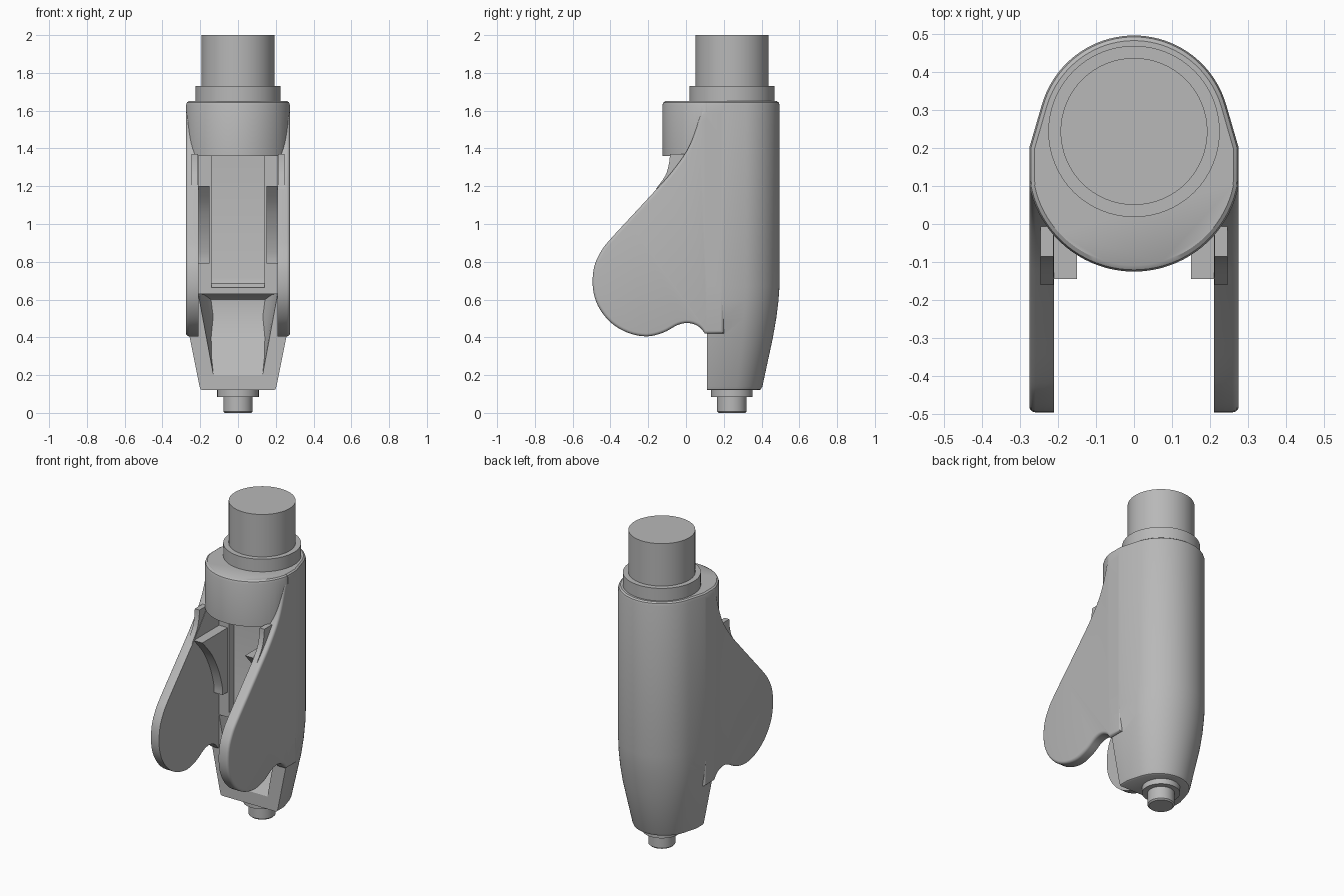
import bpy, bmesh
from math import sin, cos, radians, pi, hypot, atan2

cube = bpy.data.objects.get("Cube")
if cube:
    bpy.data.objects.remove(cube)

grey = bpy.data.materials.new("plain grey")
grey.use_nodes = True
grey.diffuse_color = (0.48, 0.48, 0.48, 1)
grey.node_tree.nodes["Principled BSDF"].inputs["Base Color"].default_value = (0.48, 0.48, 0.48, 1)
AXIS_Y = 0.243
FRONT_Y = 0.11


def finish(name, bm):
    bmesh.ops.recalc_face_normals(bm, faces=bm.faces)
    me = bpy.data.meshes.new(name)
    bm.to_mesh(me)
    bm.free()
    me.materials.append(grey)
    ob = bpy.data.objects.new(name, me)
    bpy.context.collection.objects.link(ob)
    return ob


def loft(name, rings):
    """Closed solid through rings of equal point count."""
    bm = bmesh.new()
    loops = [[bm.verts.new(p) for p in ring] for ring in rings]
    n = len(loops[0])
    for a, b in zip(loops, loops[1:]):
        for i in range(n):
            j = (i + 1) % n
            bm.faces.new((a[i], a[j], b[j], b[i]))
    bm.faces.new(loops[0])
    bm.faces.new(loops[-1])
    return finish(name, bm)


def side_prism(name, profile, x0, x1, bevel=0):
    """Extrude a (y, z) profile from x0 to x1, optionally rounding the x1 rim."""
    bm = bmesh.new()
    a = [bm.verts.new((x0, y, z)) for y, z in profile]
    b = [bm.verts.new((x1, y, z)) for y, z in profile]
    n = len(a)
    for i in range(n):
        j = (i + 1) % n
        bm.faces.new((a[i], a[j], b[j], b[i]))
    bm.faces.new(a)
    cap = bm.faces.new(b)
    bmesh.ops.recalc_face_normals(bm, faces=bm.faces)
    if bevel:
        bmesh.ops.bevel(bm, geom=list(cap.edges), offset=bevel, segments=4,
                        profile=0.5, affect='EDGES', clamp_overlap=True)
    return finish(name, bm)


def lathe(name, profile, steps=64):
    return loft(name, [[(r * cos(2 * pi * i / steps), AXIS_Y + r * sin(2 * pi * i / steps), z)
                        for i in range(steps)] for r, z in profile])


def combine(target, other, op):
    mod = target.modifiers.new("join", 'BOOLEAN')
    mod.operation, mod.object, mod.solver = op, other, 'EXACT'
    bpy.context.view_layer.objects.active = target
    bpy.ops.object.modifier_apply(modifier=mod.name)
    bpy.data.objects.remove(other)


def smooth_curve(pts, sub=4):
    """Open Catmull-Rom curve through the points."""
    out = []
    for i in range(len(pts) - 1):
        p = [pts[max(i - 1, 0)], pts[i], pts[i + 1], pts[min(i + 2, len(pts) - 1)]]
        for s in range(sub):
            t = s / sub
            out.append(tuple(0.5 * (2 * b + (c - a) * t + (2 * a - 5 * b + 4 * c - d) * t * t
                             + (3 * b - a - 3 * c + d) * t ** 3) for a, b, c, d in zip(*p)))
    return out + [pts[-1]]


def scaled(plan, z, sx, sy):
    return [(x * sx, FRONT_Y + (y - FRONT_Y) * sy, z) for x, y in plan]


# main body: rounded back, tapering towards the tip
arc = [radians(16 + 148 * i / 40) for i in range(41)]
plan = [(0.275, FRONT_Y), (0.275, 0.2)]
plan += [(0.252 * cos(a), AXIS_Y + 0.252 * sin(a)) for a in arc]
plan += [(-0.275, 0.2), (-0.275, FRONT_Y)]
levels = [(0.12, 0.69, 0.72), (0.125, 0.72, 0.745), (0.14, 0.74, 0.765), (0.4, 0.93, 0.91),
          (0.5, 0.975, 0.955), (0.59, 0.995, 0.985), (0.67, 1, 1), (1.63, 1, 1),
          (1.643, 0.985, 0.99), (1.65, 0.95, 0.965)]
body = loft("body", [scaled(plan, *lv) for lv in levels])

# round front of the head
start = atan2(0.1 - 0.155, 0.275)
head_plan = [(0.2, 0.2), (0.273, FRONT_Y)]
for i in range(41):
    a = start - (pi + 2 * start) * i / 40
    head_plan.append((0.28 * cos(a), 0.155 + 0.28 * sin(a)))
head_plan += [(-0.273, FRONT_Y), (-0.2, 0.2)]
head_levels = [(1.36, 1, 1), (1.63, 1, 1), (1.643, 0.985, 0.98), (1.65, 0.95, 0.93)]
combine(body, loft("head", [scaled(head_plan, *lv) for lv in head_levels]), 'UNION')

# cheek plates on both sides
cheek = smooth_curve([(0.08, 1.6), (0.045, 1.48), (0, 1.38), (-0.08, 1.27), (-0.16, 1.18),
                      (-0.28, 1.05), (-0.4, 0.92), (-0.45, 0.855), (-0.487, 0.77),
                      (-0.493, 0.66), (-0.465, 0.565), (-0.4, 0.48), (-0.31, 0.425),
                      (-0.21, 0.405), (-0.12, 0.425), (-0.04, 0.467), (0.02, 0.475),
                      (0.07, 0.455), (0.1, 0.42)])
cheek += [(0.2, 0.42), (0.2, 1.6)]
for s in (1, -1):
    combine(body, side_prism("cheek", cheek, 0.21 * s, 0.275 * s, 0.025), 'UNION')

# webs filling the corner between head and cheeks
web = smooth_curve([(-0.085, 1.37), (-0.09, 1.32), (-0.11, 1.255), (-0.16, 1.185)])
web += [(0.0, 1.2), (0.0, 1.37)]
for s in (1, -1):
    combine(body, side_prism("web", web, 0.212 * s, 0.245 * s), 'UNION')

# long channel in the front of the body
channel = [(0, 1.36), (0.16, 1.36), (0.16, 0.72), (0.15, 0.685), (0.125, 0.665), (0, 0.655)]
combine(body, side_prism("channel_cutter", channel, -0.14, 0.14), 'DIFFERENCE')


# tapered scoop below the channel
def scoop_half(z):
    return 0.13 + 0.08 * (z - 0.2) / 0.43


rings = []
for y, low, high, k in [(0.0, 0.2, 0.63, 1), (FRONT_Y, 0.2, 0.63, 1), (0.17, 0.29, 0.63, 0.95),
                        (0.23, 0.4, 0.625, 0.85), (0.28, 0.51, 0.6, 0.7)]:
    w0, w1 = scoop_half(low) * k, scoop_half(high) * k
    rings.append([(-w0, y, low), (w0, y, low), (w1, y, high), (-w1, y, high)])
combine(body, loft("scoop_cutter", rings), 'DIFFERENCE')

# curved guide blocks inside the cheeks
guide = smooth_curve([(-0.145, 1.2), (-0.05, 1.09), (0.02, 0.96), (0.055, 0.85), (0.06, 0.79)])
guide += [(0.13, 0.79), (0.13, 1.2)]
for s in (1, -1):
    combine(body, side_prism("guide", guide, 0.15 * s, 0.22 * s), 'UNION')

# collar, shaft and tip
lathe("collar", [(0.225, 1.64), (0.225, 1.73)])
lathe("shaft", [(0.193, 1.72), (0.193, 2.0)])
lathe("tip_flange", [(0.11, 0.085), (0.11, 0.13)])
lathe("tip_pin", [(0.07, 0), (0.078, 0.008), (0.078, 0.1)])

for ob in bpy.context.collection.objects:
    if ob.type == 'MESH' and grey.name in ob.data.materials:
        ob.data.shade_smooth()
        ob.data.set_sharp_from_angle(angle=radians(32))
